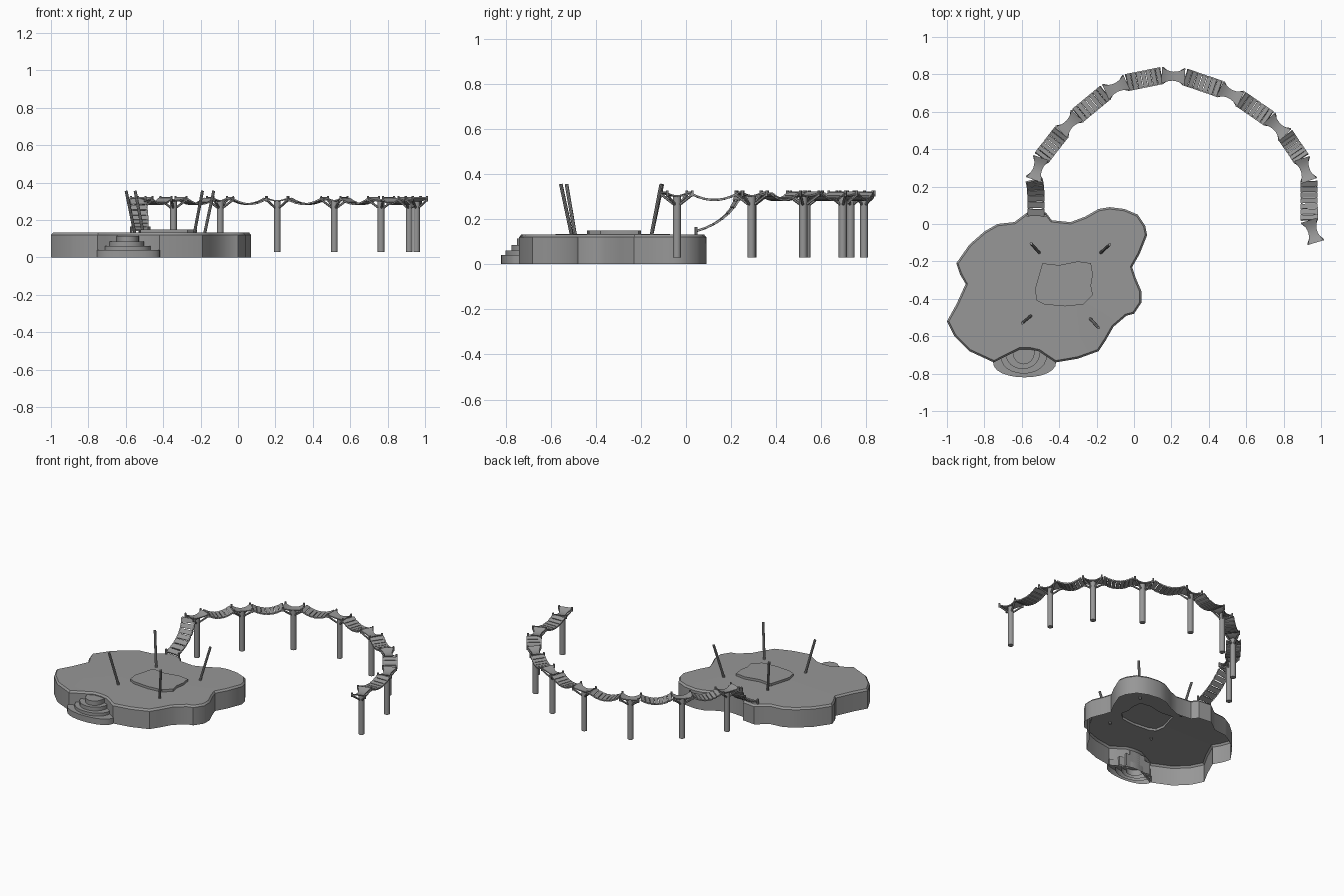
import bpy, bmesh, math
from mathutils import Vector, Matrix

cube = bpy.data.objects.get("Cube")
if cube:
    bpy.data.objects.remove(cube, do_unlink=True)

stone = bpy.data.materials.new("stone_grey")
stone.use_nodes = True
GREY = (0.31, 0.31, 0.31, 1)
stone.diffuse_color = GREY
stone.node_tree.nodes["Principled BSDF"].inputs["Base Color"].default_value = GREY
UP = Vector((0, 0, 1))


def finish(name, bm, normals=True):
    """Turn a bmesh into a named, shaded object."""
    if normals:
        bmesh.ops.recalc_face_normals(bm, faces=bm.faces)
    mesh = bpy.data.meshes.new(name)
    bm.to_mesh(mesh)
    bm.free()
    mesh.materials.append(stone)
    obj = bpy.data.objects.new(name, mesh)
    bpy.context.collection.objects.link(obj)
    bpy.ops.object.select_all(action='DESELECT')
    obj.select_set(True)
    bpy.context.view_layer.objects.active = obj
    bpy.ops.object.shade_smooth_by_angle(angle=math.radians(35))
    return obj


def strut(bm, a, b, radius, sides=8):
    """Add a round bar between two points."""
    a, b = Vector(a), Vector(b)
    turn = (b - a).to_track_quat('Z', 'Y').to_matrix().to_4x4()
    bmesh.ops.create_cone(bm, cap_ends=True, segments=sides, radius1=radius, radius2=radius,
                          depth=(b - a).length, matrix=Matrix.Translation((a + b) / 2) @ turn)


def ring(bm, outline, z):
    return [bm.verts.new((x, y, z)) for x, y in outline]


def wall(bm, low, high):
    """Join two equal rings with a band of quads."""
    n = len(low)
    for i in range(n):
        j = (i + 1) % n
        bm.faces.new((low[i], low[j], high[j], high[i]))


def shrink(outline, d):
    """Offset a counter-clockwise outline inward."""
    result = []
    for i, (x, y) in enumerate(outline):
        p, q = Vector(outline[i - 1]), Vector(outline[(i + 1) % len(outline)])
        t = (q - p).normalized()
        result.append((x - t.y * d, y + t.x * d))
    return result


def hundredths(pairs):
    return [(x / 100, y / 100) for x, y in pairs]


# Island: open-bottomed shell with a raised central slab
SHORE = hundredths([
    (-100, -52), (-96, -60), (-88, -68), (-75, -74), (-71, -72), (-61, -67), (-56, -67), (-51, -68),
    (-42, -74), (-30, -72), (-19, -68), (-15, -62), (-11, -55), (-4, -49), (0, -48), (4, -42),
    (4, -36), (1, -29), (-1, -23), (3, -16), (7, -6), (6, -1), (2, 5), (-5, 8), (-13, 9), (-19, 8),
    (-26, 4), (-34, 1), (-44, 2), (-47, 6), (-56, 7), (-64, 1), (-73, 0), (-80, -4), (-88, -11),
    (-95, -21), (-93, -27), (-90, -32), (-95, -43)])
SLAB = hundredths([
    (-53, -35), (-52, -41), (-48, -43), (-37, -44), (-27, -43), (-22, -38), (-23, -33), (-22, -27),
    (-23, -21), (-30, -20), (-40, -22), (-49, -21), (-51, -28)])

bm = bmesh.new()
base = ring(bm, SHORE, 0)
shoulder = ring(bm, SHORE, .12)
rim = ring(bm, shrink(SHORE, .01), .132)
wall(bm, base, shoulder)
wall(bm, shoulder, rim)
slab_low, slab_high = ring(bm, SLAB, .134), ring(bm, SLAB, .15)
wall(bm, slab_low, slab_high)
bm.faces.new(slab_high)
loops = []
for verts in (rim, slab_low):
    loops += [bm.edges.get((v, verts[i - 1])) for i, v in enumerate(verts)]
bmesh.ops.triangle_fill(bm, edges=loops, use_beauty=True, use_dissolve=False)
finish("island", bm)

# Steps: stacked rounded terraces in the front notch
for number, (half, front, top, centre) in enumerate([
        (.17, .82, .04, -.585), (.125, .80, .06, -.59),
        (.095, .775, .085, -.595), (.06, .75, .115, -.59)]):
    back = -.67 - .06 * max(0, half - .1) / .07
    arc = [math.pi * (1 + k / 12) for k in range(13)]
    outline = [(centre + half * math.cos(a), back + (front + back) * abs(math.sin(a)) ** .8 * -1)
               for a in arc]
    outline += [(centre + .05, -.67), (centre - .05, -.67)]
    bm = bmesh.new()
    low, high = ring(bm, outline, 0), ring(bm, outline, top)
    wall(bm, low, high)
    bm.faces.new(high)
    finish(f"step_{number + 1}", bm)

# Four poles leaning away from the slab
for name, foot, tip in [
        ("back_right", (-.505, -.155), (-.55, -.105)), ("back_left", (-.18, -.155), (-.13, -.11)),
        ("front_right", (-.55, -.49), (-.598, -.53)), ("front_left", (-.235, -.505), (-.19, -.555))]:
    bm = bmesh.new()
    strut(bm, (*foot, .12), (*tip, .355), .008)
    finish(f"{name}_pole", bm)

# Walkway layout: post positions and the direction of travel at each
POSTS = [Vector((*p, 0)) for p in hundredths([
    (-51.5, 29.5), (-34.5, 53.5), (-9.5, 73), (21, 79), (51.5, 69.5), (76.5, 52), (91.5, 29), (95.5, -4)])]
HALF, WIDE, DECK = .062, .046, .315
ways = [(POSTS[min(i + 1, len(POSTS) - 1)] - POSTS[max(i - 1, 0)]).normalized()
        for i in range(len(POSTS))]
ways[0] = Vector((.35, 1, 0)).normalized()
ways[-1] = Vector((.3, -1, 0)).normalized()


def landing(number, centre, way):
    """Post, corner braces, pegs and a waisted deck."""
    side = way.cross(UP)
    bm = bmesh.new()
    strut(bm, centre + UP * .03, centre + UP * .3, .018, 12)
    finish(f"post_{number}", bm)

    bm = bmesh.new()
    for along in (-1, 1):
        for across in (-1, 1):
            corner = centre + way * HALF * along * .93 + side * WIDE * across * .9
            strut(bm, centre + UP * .255, corner + UP * .308, .006, 6)
            strut(bm, corner + UP * .3, corner + UP * .328, .006, 6)
    finish(f"braces_{number}", bm)

    bm = bmesh.new()
    rows = []
    for k in range(9):
        t = k / 4 - 1
        mid = centre + way * HALF * t + UP * (.299 + .016 * t * t)
        reach = side * (.024 + (WIDE - .024) * t * t)
        rows.append([bm.verts.new(mid + reach * s + UP * h)
                     for s, h in ((-1, 0), (1, 0), (1, .007), (-1, .007))])
    for a, b in zip(rows, rows[1:]):
        wall(bm, a, b)
    bm.faces.new(rows[0])
    bm.faces.new(rows[-1])
    finish(f"landing_deck_{number}", bm)


def hanging_span(name, a, control, b, planks=7):
    """Planks strung along a quadratic curve, with a rope on each edge."""
    def point(s):
        return a * (1 - s) ** 2 + control * 2 * s * (1 - s) + b * s * s

    bm = bmesh.new()
    ropes = bmesh.new()
    for k in range(planks):
        start, end = point(k / planks), point((k + 1) / planks)
        way = (end - start).normalized()
        side = way.cross(UP).normalized()
        turn = Matrix((way, side, side.cross(way))).transposed().to_4x4()
        size = Matrix.Diagonal(((end - start).length * .84, WIDE * 2, .009, 1))
        bmesh.ops.create_cube(bm, size=1, matrix=Matrix.Translation((start + end) / 2) @ turn @ size)
        for across in (-1, 1):
            shift = side * WIDE * .85 * across
            strut(ropes, start + shift, end + shift, .005, 6)
    finish(f"{name}_planks", bm)
    finish(f"{name}_ropes", ropes)


for i, (centre, way) in enumerate(zip(POSTS, ways)):
    landing(i + 1, centre, way)
    if i + 1 < len(POSTS):
        a = centre + way * HALF + UP * DECK
        b = POSTS[i + 1] - ways[i + 1] * HALF + UP * DECK
        hanging_span(f"span_{i + 1}", a, (a + b) / 2 - UP * .06, b)

# Sloping span from the island up to the first post, tied to two pegs
shore_end = Vector((-.525, .04, .145))
first_edge = POSTS[0] - ways[0] * HALF + UP * DECK
hanging_span("ramp", shore_end, Vector((-.52, .2, .19)), first_edge)
for name, x in (("right", -.57), ("left", -.475)):
    bm = bmesh.new()
    strut(bm, (x, .045, .12), (x, .045, .165), .007)
    finish(f"{name}_ramp_peg", bm)
